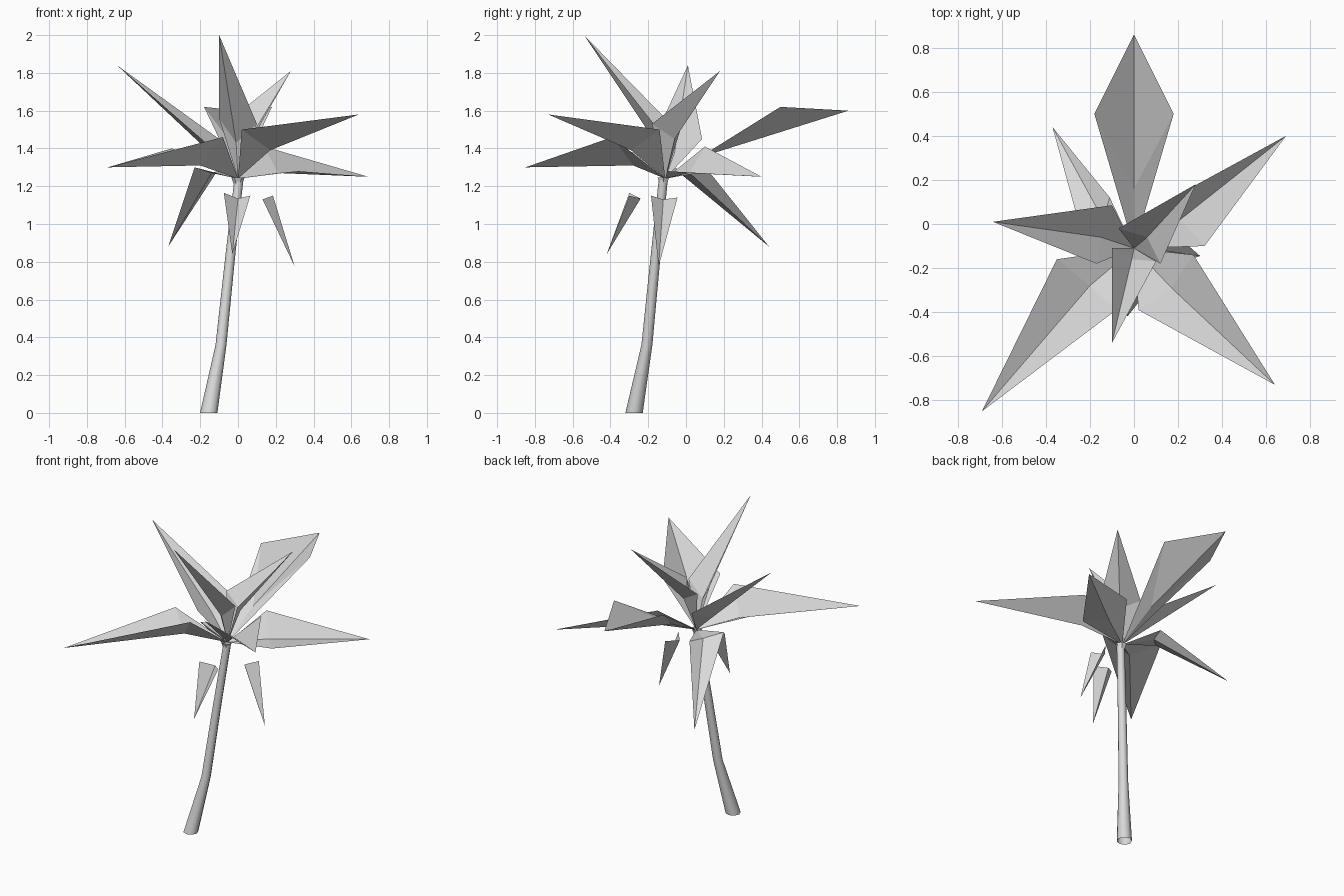
import bpy
import bmesh
from math import cos, sin, pi
from mathutils import Vector

default_cube = bpy.data.objects.get("Cube")
if default_cube:
    bpy.data.objects.remove(default_cube, do_unlink=True)

# Single flat grey
grey = bpy.data.materials.new("plain_grey")
grey.use_nodes = True
colour = (0.7, 0.7, 0.7, 1)
grey.diffuse_color = colour
shader = next(n for n in grey.node_tree.nodes if n.type == "BSDF_PRINCIPLED")
shader.inputs["Base Color"].default_value = colour
shader.inputs["Roughness"].default_value = 0.9


def finish(name, bm, smooth=False):
    """Turn a bmesh into a named, grey object."""
    mesh = bpy.data.meshes.new(name)
    bm.to_mesh(mesh)
    bm.free()
    mesh.materials.append(grey)
    for poly in mesh.polygons:
        poly.use_smooth = smooth
    obj = bpy.data.objects.new(name, mesh)
    bpy.context.scene.collection.objects.link(obj)
    return obj


def folded_leaf(name, tip, side_a, side_b, spine, base=None):
    """Two blades folded along a spine; a leaf with a base also tapers back to it."""
    bm = bmesh.new()
    t, a, b, s = [bm.verts.new(p) for p in (tip, side_a, side_b, spine)]
    bm.faces.new((s, a, t))
    bm.faces.new((s, t, b))
    if base:
        root = bm.verts.new(base)
        bm.faces.new((root, a, s))
        bm.faces.new((root, s, b))
    bm.normal_update()
    if sum(f.normal.z * f.calc_area() for f in bm.faces) < 0:
        bmesh.ops.reverse_faces(bm, faces=bm.faces[:])
    return finish(name, bm)


def tube(name, rings, sides, smooth=True):
    """Open tube skinned through (x, y, z, radius) rings."""
    bm = bmesh.new()
    loops = []
    for x, y, z, radius in rings:
        loops.append([bm.verts.new(Vector((x + radius * cos(2 * pi * i / sides),
                                           y + radius * sin(2 * pi * i / sides), z)))
                      for i in range(sides)])
    for low, high in zip(loops, loops[1:]):
        for i in range(sides):
            j = (i + 1) % sides
            bm.faces.new((low[i], low[j], high[j], high[i]))
    return finish(name, bm, smooth)


# Leaning trunk and the small collar under the crown
tube("trunk", [(-.155, -.275, 0, .046), (-.09, -.207, .36, .029),
               (-.04, -.16, .84, .026), (.005, -.12, 1.24, .024)], 8)
tube("trunk_collar", [(.0, -.12, 1.21, .022), (.0, -.12, 1.245, .035)], 6, False)

# Crown leaves: tip, two side corners, middle of the spine
crown = (0, -.11, 1.24)
leaves = {
    "back_leaf": ((0, .86, 1.6), (-.18, .5, 1.62), (.18, .5, 1.62), (0, .16, 1.38)),
    "left_leaf": ((.69, .4, 1.25), (.14, .1, 1.41), (.32, -.1, 1.28), (.21, .02, 1.27)),
    "front_left_leaf": ((.64, -.73, 1.58), (.02, -.39, 1.5), (.27, -.14, 1.5), (.17, -.29, 1.39)),
    "front_right_leaf": ((-.69, -.85, 1.3), (-.08, -.39, 1.46), (-.35, -.16, 1.4), (-.2, -.28, 1.31)),
    "tall_front_leaf": ((-.1, -.54, 2), (-.1, -.11, 1.56), (.1, -.17, 1.53), (-.01, -.16, 1.43)),
    "tall_left_leaf": ((.28, .18, 1.81), (-.07, -.02, 1.53), (.12, -.18, 1.53), (.06, -.06, 1.45)),
    "tall_right_leaf": ((-.64, .01, 1.84), (-.1, .085, 1.45), (-.17, -.18, 1.43), (-.15, -.06, 1.38)),
    "drooping_leaf": ((-.37, .44, .88), (-.23, -.07, 1.3), (-.11, .12, 1.28), (-.14, .02, 1.27)),
}
for name, points in leaves.items():
    folded_leaf(name, *points, base=crown)

# Small hanging leaves beneath the crown
folded_leaf("hanging_front_leaf", (-.03, -.42, .84), (-.075, -.3, 1.165),
            (.065, -.3, 1.15), (0, -.24, 1.135))
folded_leaf("hanging_left_leaf", (.3, -.145, .775), (.185, -.185, 1.15),
            (.185, -.045, 1.14), (.13, -.12, 1.13))
